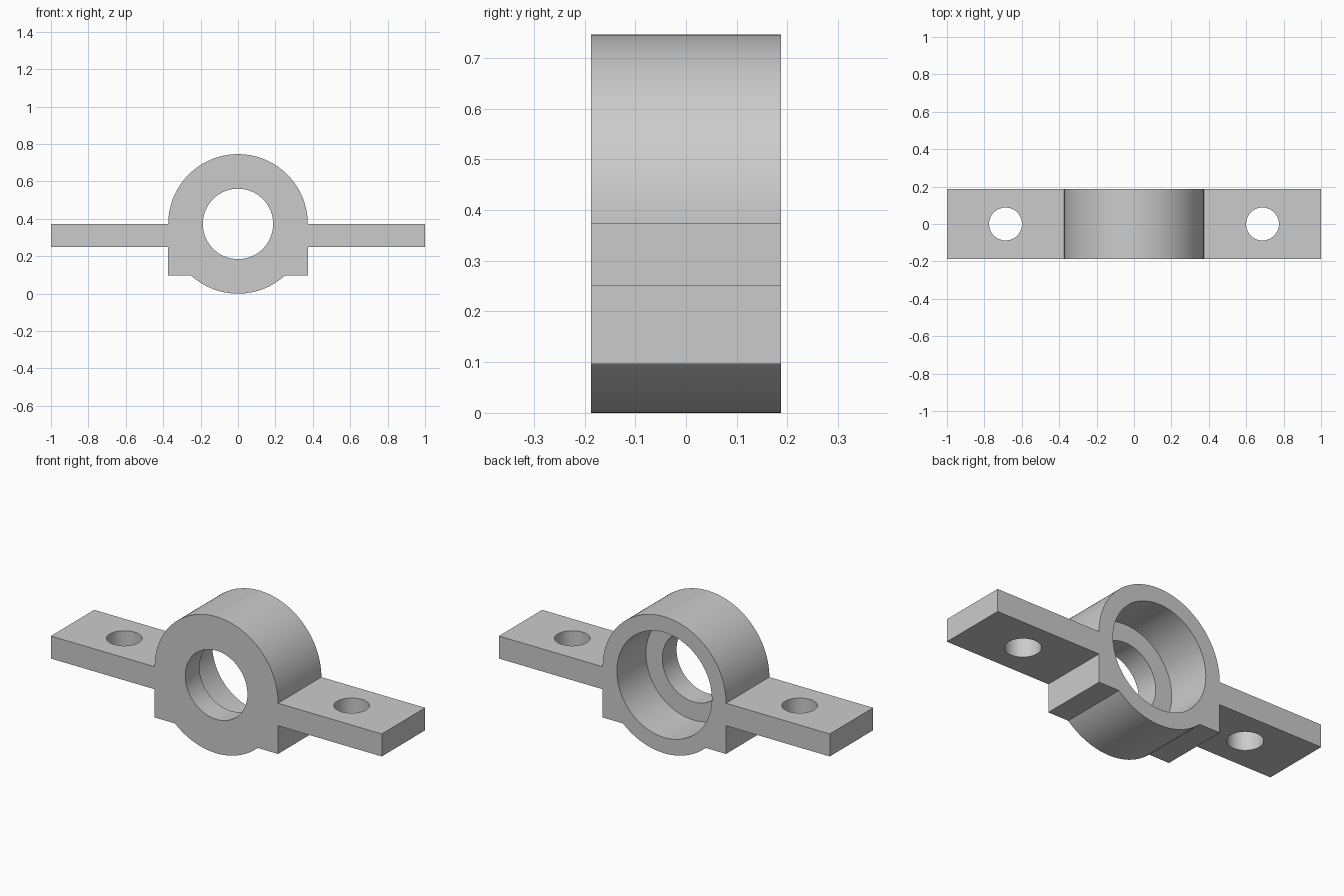
import bpy, bmesh
from math import sin, cos, asin, pi
from mathutils import Matrix

cube = bpy.data.objects.get("Cube")
if cube:
    bpy.data.objects.remove(cube, do_unlink=True)

R = 0.373            # outer radius of the ring, also its centre height
HALF_DEPTH = 0.187
FOOT_Z = 0.096       # underside of the square shoulders
TAB_Z = 0.25         # underside of the mounting tabs
LIP_Y = -0.064       # inner face of the front lip

grey = bpy.data.materials.new("plain grey")
grey.use_nodes = True
colour = (0.6, 0.6, 0.6, 1)
grey.diffuse_color = colour
grey.node_tree.nodes["Principled BSDF"].inputs["Base Color"].default_value = colour


def make_object(name, bm):
    bmesh.ops.recalc_face_normals(bm, faces=bm.faces)
    mesh = bpy.data.meshes.new(name)
    bm.to_mesh(mesh)
    bm.free()
    mesh.materials.append(grey)
    obj = bpy.data.objects.new(name, mesh)
    bpy.context.collection.objects.link(obj)
    return obj


def arc(start, end, steps):
    angles = [start + (end - start) * i / steps for i in range(steps + 1)]
    return [(R * cos(a), R + R * sin(a)) for a in angles]


def cylinder(name, radius, start, end, axis, x=0, z=0):
    """Cutter between start and end along the y or z axis."""
    bm = bmesh.new()
    bmesh.ops.create_cone(bm, cap_ends=True, segments=96, radius1=radius,
                          radius2=radius, depth=end - start)
    middle = (start + end) / 2
    if axis == "y":
        place = Matrix.Translation((x, middle, z)) @ Matrix.Rotation(pi / 2, 4, "X")
    else:
        place = Matrix.Translation((x, 0, middle))
    bm.transform(place)
    obj = make_object(name, bm)
    obj.hide_render = True
    return obj


# Outline of the housing: half profile, mirrored, then extruded in depth
belly_end = asin((FOOT_Z - R) / R)
half = arc(-pi / 2, belly_end, 20)
half += [(R, FOOT_Z), (R, TAB_Z), (1, TAB_Z), (1, R)]
half += arc(0, pi / 2, 40)
outline = half + [(-x, z) for x, z in reversed(half[1:-1])]

bm = bmesh.new()
face = bm.faces.new([bm.verts.new((x, -HALF_DEPTH, z)) for x, z in outline])
extruded = bmesh.ops.extrude_face_region(bm, geom=[face])["geom"]
bmesh.ops.translate(bm, vec=(0, 2 * HALF_DEPTH, 0),
                    verts=[v for v in extruded if isinstance(v, bmesh.types.BMVert)])
housing = make_object("bearing_housing", bm)

# Shaft hole, wider bearing seat from the back, and bolt holes
cutters = [
    cylinder("shaft_hole_cutter", 0.188, -0.5, 0.5, "y", z=R),
    cylinder("bearing_seat_cutter", 0.287, LIP_Y, 0.5, "y", z=R),
]
for side, x in (("left", 0.687), ("right", -0.687)):
    cutters.append(cylinder(side + "_bolt_hole_cutter", 0.088, 0.1, 0.6, "z", x=x))

bpy.ops.object.select_all(action="DESELECT")
bpy.context.view_layer.objects.active = housing
housing.select_set(True)
for cutter in cutters:
    cut = housing.modifiers.new(cutter.name, "BOOLEAN")
    cut.operation = "DIFFERENCE"
    cut.solver = "EXACT"
    cut.object = cutter
    bpy.ops.object.modifier_apply(modifier=cut.name)
    bpy.data.objects.remove(cutter, do_unlink=True)

bpy.ops.object.shade_smooth_by_angle(angle=pi / 9)
